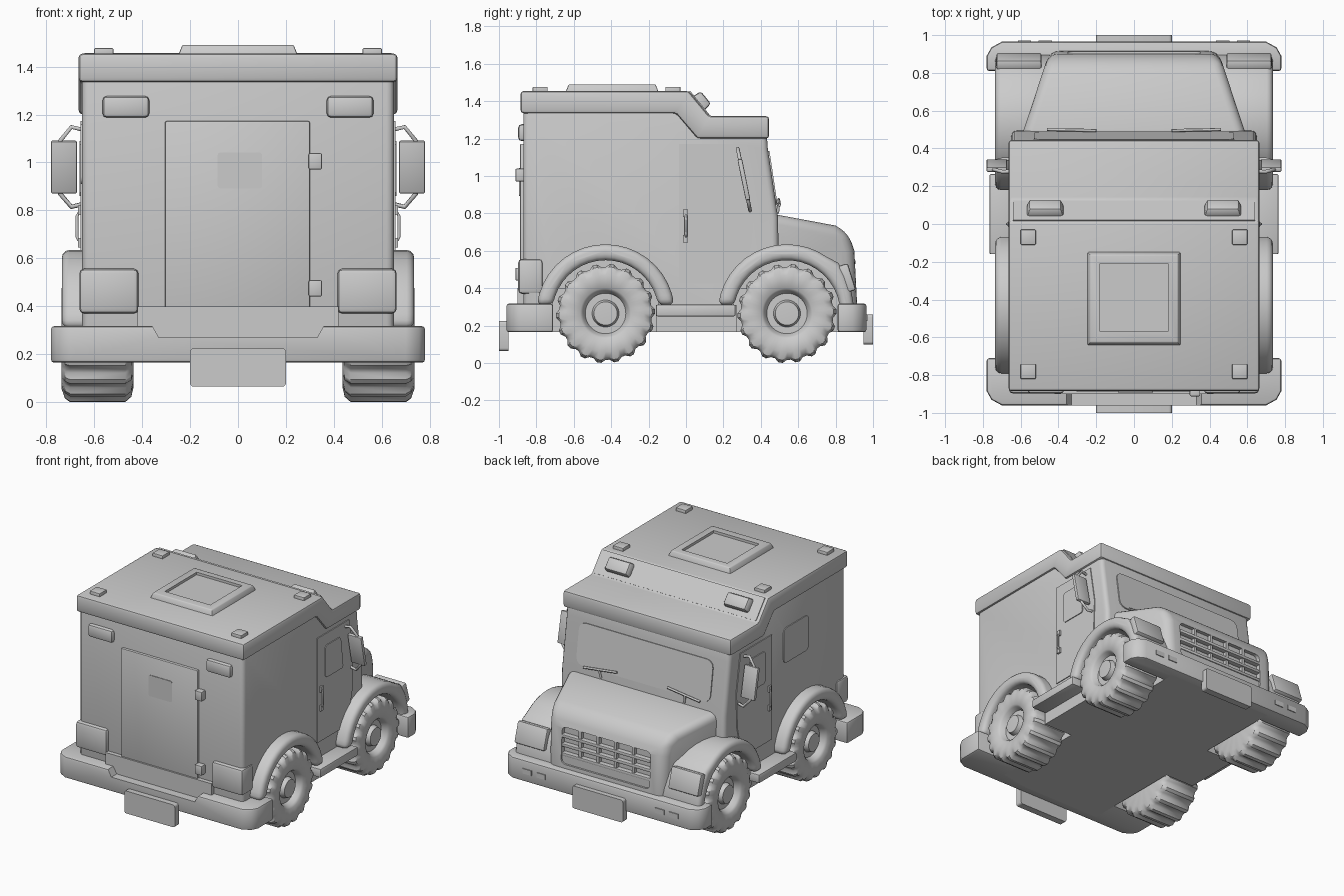
import bpy, bmesh, math
from mathutils import Matrix, Vector

if "Cube" in bpy.data.objects:
    bpy.data.objects.remove(bpy.data.objects["Cube"])

paint = bpy.data.materials.new("plain grey")
paint.diffuse_color = (0.6, 0.6, 0.6, 1)
paint.use_nodes = True
paint.node_tree.nodes["Principled BSDF"].inputs["Base Color"].default_value = paint.diffuse_color
WHEELS = {"rear": -0.43, "front": 0.54}
AXLE_Z = 0.265


def finish(name, bm, bevel=0, seg=2, cuts=(), limit=35):
    """Turn a bmesh into an object, apply cuts and bevel, shade by angle."""
    bmesh.ops.recalc_face_normals(bm, faces=bm.faces)
    me = bpy.data.meshes.new(name)
    bm.to_mesh(me)
    bm.free()
    ob = bpy.data.objects.new(name, me)
    bpy.context.collection.objects.link(ob)
    if bevel:
        m = ob.modifiers.new("bevel", "BEVEL")
        m.width, m.segments, m.angle_limit = bevel, seg, math.radians(limit)
    for c in cuts:
        m = ob.modifiers.new("cut", "BOOLEAN")
        m.operation, m.solver, m.object = "DIFFERENCE", "EXACT", c
    if ob.modifiers:
        bpy.context.view_layer.update()
        dg = bpy.context.evaluated_depsgraph_get()
        new = bpy.data.meshes.new_from_object(ob.evaluated_get(dg))
        ob.modifiers.clear()
        ob.data = new
    ob.data.materials.clear()
    ob.data.materials.append(paint)
    bpy.ops.object.select_all(action="DESELECT")
    ob.select_set(True)
    bpy.context.view_layer.objects.active = ob
    bpy.ops.object.shade_smooth_by_angle(angle=math.radians(35))
    return ob


def prism(name, pts, axis, a, b, bevel=0, seg=2, cuts=(), limit=35, shape=None):
    """Extrude an outline: (y,z) along x, (x,z) along y or (x,y) along z."""
    put = {"x": lambda p, t: (t, p[0], p[1]), "y": lambda p, t: (p[0], t, p[1]),
           "z": lambda p, t: (p[0], p[1], t)}[axis]
    bm = bmesh.new()
    lo = [bm.verts.new(put(p, a)) for p in pts]
    hi = [bm.verts.new(put(p, b)) for p in pts]
    bm.faces.new(lo)
    bm.faces.new(hi)
    for i in range(len(pts)):
        j = (i + 1) % len(pts)
        bm.faces.new((lo[i], lo[j], hi[j], hi[i]))
    if shape:
        for v in bm.verts:
            shape(v.co)
    return finish(name, bm, bevel, seg, cuts, limit)


def box(name, x, y, z, bevel=0, rx=0, taper=1, cuts=()):
    """Box from ranges, tilted about x through its centre, top optionally smaller."""
    size = [r[1] - r[0] for r in (x, y, z)]
    mid = Vector([(r[0] + r[1]) / 2 for r in (x, y, z)])
    bm = bmesh.new()
    bmesh.ops.create_cube(bm, size=1)
    for v in bm.verts:
        k = taper if v.co.z > 0 else 1
        v.co = Vector((v.co.x * size[0] * k, v.co.y * size[1] * k, v.co.z * size[2]))
        v.co = Matrix.Rotation(rx, 3, "X") @ v.co + mid
    return finish(name, bm, bevel, 2, cuts)


def rounded(cx, cz, w, h, r):
    """Rounded rectangle outline."""
    return [(cx + sx * (w / 2 - r) + r * math.cos(math.radians(t + d)),
             cz + sz * (h / 2 - r) + r * math.sin(math.radians(t + d)))
            for sx, sz, t in ((1, 1, 0), (-1, 1, 90), (-1, -1, 180), (1, -1, 270))
            for d in (0, 30, 60, 90)]


def arc(cy, r, a0, a1, n):
    return [(cy + r * math.cos(math.radians(a0 + (a1 - a0) * i / n)),
             AXLE_Z + r * math.sin(math.radians(a0 + (a1 - a0) * i / n))) for i in range(n + 1)]


def tube(name, pts, r):
    """Bent rod through the points."""
    cu = bpy.data.curves.new(name, "CURVE")
    cu.dimensions, cu.bevel_depth, cu.bevel_resolution, cu.use_fill_caps = "3D", r, 1, True
    sp = cu.splines.new("POLY")
    sp.points.add(len(pts) - 1)
    for p, c in zip(sp.points, pts):
        p.co = (*c, 1)
    ob = bpy.data.objects.new(name, cu)
    bpy.context.collection.objects.link(ob)
    cu.materials.append(paint)


def span(s, a, b):
    return tuple(sorted((s * a, s * b)))


# Cutters for the wheel wells, grille recess, hatch recess and bumper step
wells = [prism("well_cutter", arc(cy, 0.29, 0, 345, 23), "x", *span(s, 0.41, 0.9))
         for cy in WHEELS.values() for s in (1, -1)]
grille_cut = prism("grille_cutter", rounded(0, 0.475, 0.70, 0.26, 0.03), "y", 0.872, 1.0)
hatch_cut = box("hatch_cutter", (-0.18, 0.18), (-0.57, -0.21), (1.472, 1.6))
step_cut = prism("step_cutter", [(-0.33, 0.27), (0.33, 0.27), (0.37, 0.34), (-0.37, 0.34)],
                 "y", -1.1, -0.8)

# Body, roof cap and bonnet
prism("body", [(-0.87, 0.22), (-0.87, 1.38), (-0.03, 1.38), (0.08, 1.25), (0.43, 1.25),
               (0.437, 1.15), (0.492, 0.78), (0.5, 0.22)], "x", -0.65, 0.65, 0.03, 3, wells)
prism("roof", [(-0.885, 1.335), (-0.055, 1.335), (0.06, 1.20), (0.445, 1.20), (0.445, 1.32),
               (0.125, 1.32), (0.015, 1.455), (-0.885, 1.455)], "x", -0.665, 0.665, 0.018, 2)


def taper_bonnet(co):
    co.x *= 0.60 - (co.y - 0.45) * 0.33


prism("bonnet", [(0.45, 0.22), (0.45, 0.80), (0.80, 0.735), (0.87, 0.69), (0.90, 0.60),
                 (0.92, 0.22)], "x", -1, 1, 0.05, 4, wells + [grille_cut], 25, taper_bonnet)

# Grille bars and frame
for i in range(3):
    z = 0.41 + i * 0.065
    box("grille_bar", (-0.35, 0.35), (0.86, 0.906), (z - 0.011, z + 0.011), 0.004)
for x in (-0.21, -0.07, 0.07, 0.21):
    box("grille_upright", (x - 0.01, x + 0.01), (0.86, 0.898), (0.345, 0.605))

# Chassis floor
box("chassis", (-0.42, 0.42), (-0.9, 0.9), (0.165, 0.4))
box("mid_floor", (-0.65, 0.65), (-0.16, 0.27), (0.165, 0.31))

# Bumpers and plates
for name, e, y0, y1, yc, cuts in (("rear_bumper", -1, 0.71, 0.96, 0.885, [step_cut]),
                                  ("front_bumper", 1, 0.81, 0.965, 0.89, [])):
    half = [(0.78, y0), (0.78, yc), (0.755, y1 - 0.03), (0.70, y1)]
    prism(name, [(x, e * y) for x, y in half] + [(-x, e * y) for x, y in half[::-1]],
          "z", 0.165, 0.318, 0.014, 2, cuts)
prism("rear_plate", rounded(0, 0.145, 0.4, 0.16, 0.015), "y", -1.0, -0.95)
prism("front_plate", rounded(0, 0.18, 0.4, 0.16, 0.015), "y", 0.95, 1.0)

# Rear door with window and hinges
box("rear_door", (-0.305, 0.30), (-0.888, -0.85), (0.305, 1.172), 0.007)
prism("rear_door_window", rounded(0.008, 0.967, 0.186, 0.15, 0.012), "y", -0.892, -0.88)
for z in (0.475, 1.005):
    box("rear_hinge", (0.295, 0.35), (-0.912, -0.86), (z - 0.034, z + 0.034), 0.006)

# Roof hatch, marker blocks and slope lamps
box("roof_hatch", (-0.25, 0.25), (-0.645, -0.145), (1.445, 1.49), 0.006, 0, 0.93, [hatch_cut])
box("slope_panel", (-0.64, 0.64), (-0.012 + 0.0, 0.152), (1.384, 1.394), 0, -0.887)

# Windscreen and wipers
wind = prism("windscreen", rounded(0, 0, 1.06, 0.29, 0.05), "y", -0.004, 0.005)
wind.matrix_world = Matrix.Translation((0, 0.463, 0.99)) @ Matrix.Rotation(0.148, 4, "X")

# Left-hand side window
prism("side_window", rounded(-0.31, 1.035, 0.28, 0.25, 0.03), "x", -0.656, -0.64)

for s in (1, -1):
    for y in (-0.07, -0.78):
        box("roof_marker", span(s, 0.52, 0.60), (y - 0.04, y + 0.04), (1.44, 1.477), 0.004)
    box("slope_lamp", span(s, 0.37, 0.57), (0.035, 0.135), (1.375, 1.43), 0.014, -0.887, 0.85)
    # Tail lamps
    box("upper_lamp", span(s, 0.37, 0.565), (-0.897, -0.85), (1.187, 1.277), 0.018)
    box("tail_lamp", span(s, 0.415, 0.662), (-0.897, -0.765), (0.37, 0.557), 0.02)
    # Wipers
    tube("wiper_arm", [(s * 0.33, 0.49, 0.80), (s * 0.34, 0.497, 0.86)], 0.008)
    tube("wiper_blade", [(s * 0.20, 0.495, 0.875), (s * 0.46, 0.500, 0.845)], 0.008)
    # Fenders
    prism("rear_fender", arc(-0.43, 0.37, 173, 7, 18) + arc(-0.43, 0.285, 9, 171, 18),
          "x", *span(s, 0.45, 0.735), 0.032, 3)
    prism("front_fender", arc(0.54, 0.37, 173, 55, 13)
          + [(0.815, 0.535), (0.855, 0.47), (0.885, 0.38), (0.905, 0.26)]
          + arc(0.54, 0.285, 0, 171, 18), "x", *span(s, 0.40, 0.735), 0.032, 3)
    # Headlamps and bumper lights
    box("headlamp", span(s, 0.49, 0.728), (0.835, 0.888), (0.38, 0.53), 0.012, 0.3)
    for x in (0.47, 0.58):
        box("bumper_light", span(s, x - 0.035, x + 0.035), (0.95, 0.971), (0.225, 0.26))
    # Running board
    box("running_board", span(s, 0.6, 0.765), (-0.16, 0.265), (0.25, 0.312), 0.008)
    # Side door, window and handle
    prism("side_door", [(-0.037, 0.425), (0.30, 0.425), (0.355, 0.65), (0.365, 0.9),
                        (0.30 + 0.02, 1.172), (-0.037, 1.172)], "x", *span(s, 0.64, 0.656))
    prism("side_door_window", [(0.045, 0.875), (0.06, 0.86), (0.235, 0.86), (0.245, 0.875),
                               (0.22, 1.075), (0.205, 1.09), (0.06, 1.09), (0.045, 1.075)],
          "x", *span(s, 0.64, 0.662))
    for z in (0.665, 0.80):
        box("handle_mount", span(s, 0.64, 0.668), (-0.015, 0.012), (z - 0.02, z + 0.02))
    tube("door_handle", [(s * x, 0, z) for x, z in
                         ((0.65, 0.79), (0.664, 0.79), (0.672, 0.775), (0.672, 0.69),
                          (0.664, 0.675), (0.65, 0.675))], 0.007)
    # Mirror and its bracket
    box("mirror", span(s, 0.672, 0.78), (0.297, 0.322), (0.87, 1.092), 0.006, 0.2)
    tube("mirror_bracket", [(s * x, 0.31 - (z - 0.98) * 0.2, z) for x, z in
                            ((0.64, 1.135), (0.695, 1.148), (0.742, 1.09), (0.742, 0.87),
                             (0.695, 0.815), (0.64, 0.828))], 0.01)
    # Wheels: lathed tyre and rim, tread lugs from alternating radius
    prof = [(0.435, 0), (0.435, 0.20), (0.445, 0.243), (0.47, 0.265), (0.70, 0.265), (0.722, 0.25),
            (0.737, 0.205), (0.727, 0.135), (0.715, 0.122), (0.68, 0.108), (0.68, 0.072),
            (0.712, 0.062), (0.715, 0)]
    for end, cy in WHEELS.items():
        bm, n = bmesh.new(), 72
        rings = []
        for x, r in prof:
            ring = []
            for i in range(n):
                q = r - (0.017 if r > 0.24 and i % 4 > 1 else 0)
                t = 2 * math.pi * i / n
                ring.append(bm.verts.new((s * x, cy + q * math.cos(t), AXLE_Z + q * math.sin(t))))
            rings.append(ring)
        for a, b in zip(rings, rings[1:]):
            for i in range(n):
                j = (i + 1) % n
                bm.faces.new((a[i], a[j], b[j], b[i]))
        bmesh.ops.remove_doubles(bm, verts=bm.verts, dist=1e-5)
        finish(end + "_wheel", bm)

# Remove helpers
for c in wells + [grille_cut, hatch_cut, step_cut]:
    bpy.data.objects.remove(c)
